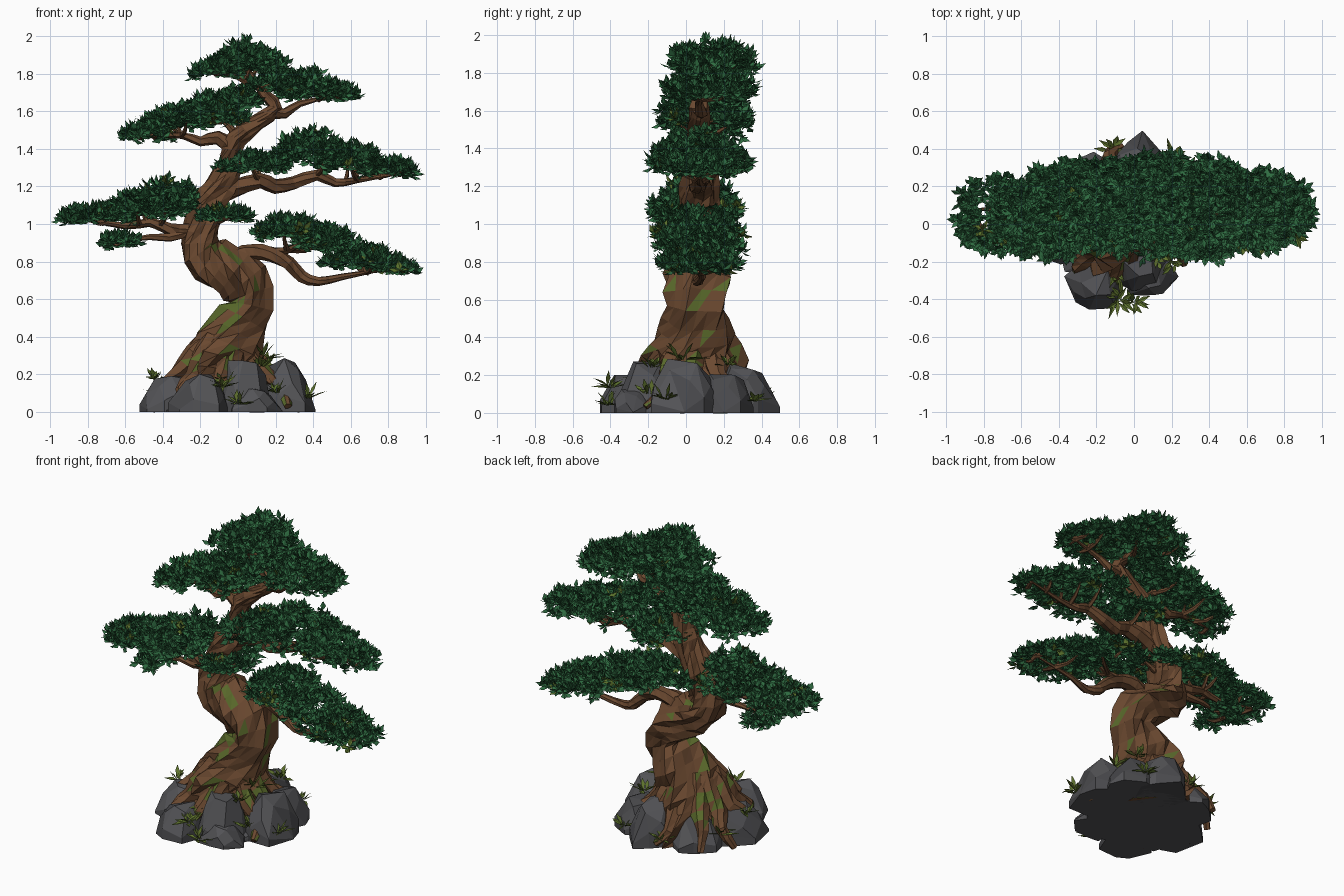
import bpy, bmesh, math, random
from mathutils import Vector, noise

random.seed(7)
R = random.uniform
if "Cube" in bpy.data.objects:
    bpy.data.objects.remove(bpy.data.objects["Cube"])


def material(name, hexcode):
    srgb = [channel / 255 for channel in bytes.fromhex(hexcode)]
    colour = [((c + 0.055) / 1.055) ** 2.4 for c in srgb] + [1]
    mat = bpy.data.materials.new(name)
    mat.diffuse_color = colour
    mat.use_nodes = True
    shader = mat.node_tree.nodes["Principled BSDF"]
    shader.inputs["Base Color"].default_value = colour
    shader.inputs["Roughness"].default_value = 0.9
    return mat


bark = material("bark brown", "6B4930")
dark_bark = material("dark bark", "5A3D28")
moss = material("moss green", "58682A")
rock = material("rock grey", "535356")
dark_rock = material("dark rock", "48484B")
leaf_mid = material("pine green", "2F6C41")
leaf_dark = material("deep green", "285C38")
leaf_olive = material("olive leaf", "5A702C")
fern = material("fern green", "5F742E")
CENTRE_Y = 0.07


def finish(bm, name, materials):
    mesh = bpy.data.meshes.new(name)
    bm.to_mesh(mesh)
    bm.free()
    for mat in materials:
        mesh.materials.append(mat)
    bpy.context.scene.collection.objects.link(bpy.data.objects.new(name, mesh))


def spline(points, steps=2):
    """Catmull-Rom curve through (x, y, z, radius) points."""
    p = [Vector(q) for q in points]
    p = [2 * p[0] - p[1]] + p + [2 * p[-1] - p[-2]]
    out = []
    for a, b, c, d in zip(p, p[1:], p[2:], p[3:]):
        for k in range(steps):
            t = k / steps
            out.append(0.5 * (2 * b + (c - a) * t + (2 * a - 5 * b + 4 * c - d) * t * t
                              + (3 * b - a - 3 * c + d) * t ** 3))
    return out + [p[-2]]


def tube(bm, points, sides=6, ref=(0, 1, 0), ridge=0.08, lobes=2, wide=1.0):
    """Loft a gnarled, twisted, flat-faceted limb along a path."""
    path = spline(points)
    ref = Vector(ref)
    rings = []
    for i, q in enumerate(path):
        ahead, behind = path[min(i + 1, len(path) - 1)], path[max(i - 1, 0)]
        tangent = (ahead - behind).to_3d().normalized()
        u = ref.cross(tangent).normalized()
        v = tangent.cross(u) * wide
        ring = []
        for k in range(sides):
            a = math.tau * k / sides + i * 0.15
            swell = 1 + ridge * math.sin(lobes * a - i * 0.4) + R(-ridge, ridge) * 0.8
            r = max(q.w, 0.004) * swell
            ring.append(bm.verts.new(q.to_3d() + u * r * math.cos(a) + v * r * math.sin(a)))
        rings.append(ring)
    for low, high in zip(rings, rings[1:]):
        for k in range(sides):
            n = (k + 1) % sides
            bm.faces.new((low[k], low[n], high[n]))
            bm.faces.new((low[k], high[n], high[k]))
    bm.faces.new(rings[0][::-1])
    bm.faces.new(rings[-1])
    return [q.to_3d() for q in path]


def finish_bark(bm, name, mossy=False):
    """Dark bark in patches, moss on the lower and upward-facing patches."""
    bm.normal_update()
    for f in bm.faces:
        c = f.calc_center_median()
        f.material_index = 1 if noise.noise(c * 9) > 0.25 else 0
        if mossy and c.z < 0.9 and f.normal.z > c.z - 0.5 and noise.noise(c * 10 + Vector((3, 1, 2))) > 0.24:
            f.material_index = 2
    finish(bm, name, [bark, dark_bark, moss])


# Trunk, as (x, z, radius)
trunk = [(-.1, .02, .25), (-.09, .15, .23), (-.07, .28, .19), (-.01, .42, .155), (.07, .56, .117),
         (.03, .68, .127), (-.09, .77, .122), (-.195, .85, .11), (-.2, .95, .09), (-.16, 1.08, .083),
         (-.09, 1.2, .076), (-.04, 1.33, .06), (-.01, 1.45, .05), (.1, 1.54, .043), (.2, 1.62, .036),
         (.14, 1.69, .026), (.02, 1.86, .01)]
bm = bmesh.new()
tube(bm, [(x, min(CENTRE_Y, .03 + .05 * z), z, r) for x, z, r in trunk],
     sides=16, ridge=0.14, lobes=5, wide=1.28)
finish_bark(bm, "trunk", True)

# Roots gripping the rocks
bm = bmesh.new()
root_count = 11
for i in range(root_count):
    a = math.tau * i / root_count + R(-.15, .15)
    points = []
    for d, z, r in ((.09, .4, .05), (.16, .3, .06), (.25, .2, .048), (.34, .12, .034), (R(.38, .45), .02, .02)):
        b = a + R(-.12, .12)
        points.append((-.08 + d * math.cos(b), .03 + d * math.sin(b), z + R(-.015, .015), r))
    tube(bm, points, ref=(-math.sin(a), math.cos(a), 0), ridge=0.15)
finish_bark(bm, "roots", True)

# Main branches, each tapering evenly from its root
bm = bmesh.new()
nodes = []


def branch(thickness, *points):
    last = len(points) - 1
    limb = [(x, CENTRE_Y + R(-.015, .015), z, thickness * (1 - i / last) ** .8 + .006)
            for i, (x, z) in enumerate(points)]
    nodes.extend(tube(bm, limb, sides=7, wide=1.1))


branch(.055, (-.06, .76), (0, .82), (.08, .85), (.18, .84), (.27, .79), (.34, .72), (.43, .695), (.56, .72), (.84, .77))
branch(.025, (.15, .85), (.26, .86), (.42, .93))
branch(.052, (-.12, 1.15), (-.02, 1.19), (.12, 1.23), (.2, 1.2), (.3, 1.22), (.42, 1.26), (.52, 1.22), (.64, 1.235), (.88, 1.27))
branch(.045, (-.17, 1.02), (-.25, .97), (-.36, .97), (-.47, 1.01), (-.6, .99), (-.86, 1.03))
branch(.027, (-.25, .97), (-.36, .93), (-.47, .93), (-.66, .9))
branch(.042, (-.03, 1.4), (-.11, 1.46), (-.2, 1.44), (-.3, 1.47), (-.52, 1.47))
branch(.032, (.17, 1.6), (.25, 1.59), (.33, 1.64), (.54, 1.69))
branch(.026, (-.02, 1.38), (-.03, 1.5), (-.14, 1.6))
branch(.018, (.06, 1.75), (0, 1.78), (-.1, 1.81))
branch(.028, (-.18, 1.03), (-.1, 1.02), (-.02, 1.05))
finish_bark(bm, "branches")


def blade(bm, p, azimuth, rise, length, width, mat, roll=0.0, droop=0.0):
    """One folded, pointed leaf."""
    ca, sa = math.cos(azimuth), math.sin(azimuth)
    reach = Vector((ca * math.cos(rise), sa * math.cos(rise), math.sin(rise)))
    flat = Vector((-sa, ca, 0))
    up = reach.cross(flat)
    side = (flat * math.cos(roll) + up * math.sin(roll)) * width
    mid = p + reach * length / 2 - up * width * 0.35
    tip = p + reach * length - Vector((0, 0, droop))
    base, left, end, right = [bm.verts.new(q) for q in (p, mid + side, tip, mid - side)]
    for tri in ((base, end, left), (base, right, end)):
        bm.faces.new(tri).material_index = mat


twigs = bmesh.new()


def foliage(name, y, *pads):
    """Flat-bottomed domes of leaf rosettes, as (x, bottom z, half length, height)."""
    bm = bmesh.new()
    for x, z, rx, h in pads:
        ry = min(.28, .12 + .7 * rx) * (1 - .35 * x * x)
        for _ in range(int(math.pi * rx * ry * 850)):
            a, d = R(0, math.tau), math.sqrt(R(0, 1))
            dome = h * (1 - d * d) ** .7 * R(.1, 1) ** .7
            p = Vector((x + rx * d * math.cos(a), y + ry * d * math.sin(a), z + dome + R(-.01, .015)))
            mat = random.choices(range(3), (60, 38, 2))[0]
            for k in range(8):
                # Leaves on the rim stand more steeply, like shingles
                blade(bm, p, math.tau * k / 8 + R(-.5, .5), R(-.5, 1.25), R(.042, .07), R(.013, .02),
                      mat, R(-.9, .9))
        # Twigs joining the pad to its nearest branch
        for sy in (-.6, 0, .6):
            end = Vector((x + R(-.3, .3) * rx, y + sy * ry, z + .03))
            start = min(nodes, key=lambda n: (n - end).length + (.5 if n.z > end.z else 0))
            span = end - start
            if span.length > .04 and span.z < .1:
                bend = start + span * .55 - Vector((0, 0, .02))
                tube(twigs, [(*start, .016), (*bend, .012), (*end, .005)], sides=5, ref=span.orthogonal())
    finish(bm, name, [leaf_mid, leaf_dark, leaf_olive])


foliage("left_foliage", .05, (-.38, 1.06, .19, .18), (-.52, 1.04, .2, .13), (-.75, 1.01, .2, .08),
        (-.08, 1.03, .14, .05), (-.62, .89, .1, .05))
foliage("lower_right_foliage", .07, (.28, .93, .19, .11), (.48, .86, .18, .12), (.66, .77, .2, .1), (.82, .75, .12, .045))
foliage("middle_right_foliage", .07, (.4, 1.32, .23, .17), (.08, 1.29, .18, .07), (.62, 1.29, .18, .13), (.8, 1.26, .14, .07))
foliage("upper_left_foliage", .1, (-.48, 1.45, .13, .09), (-.32, 1.51, .18, .11), (-.1, 1.54, .15, .07),
        (-.16, 1.58, .17, .1), (.02, 1.63, .13, .08))
foliage("upper_right_foliage", .12, (.4, 1.67, .18, .13), (.22, 1.72, .18, .08), (.53, 1.67, .1, .06))
foliage("crown_foliage", .14, (.05, 1.86, .15, .1), (-.11, 1.79, .13, .07), (.1, 1.82, .16, .08))
finish_bark(twigs, "twigs")


def boulder(name, x, y, rx, ry, h, count=20):
    """Faceted, sloping hull with a flat underside."""
    bm = bmesh.new()
    for k in range(count):
        a, level = math.tau * k * .618, (k + .5) / count
        ring, f = 1 - .6 * level ** 1.3, R(.82, 1.06)
        px, py = x + rx * ring * f * math.cos(a), y + ry * ring * f * math.sin(a)
        bm.verts.new((px, py, h * level * R(.88, 1.06)))
        if k < count / 2:
            bm.verts.new((px, py, 0))
    bmesh.ops.convex_hull(bm, input=bm.verts)
    bmesh.ops.delete(bm, geom=[v for v in bm.verts if not v.link_faces], context="VERTS")
    bmesh.ops.dissolve_limit(bm, angle_limit=.15, verts=bm.verts, edges=bm.edges)
    for f in bm.faces:
        f.material_index = 1 if noise.noise(f.calc_center_median() * 6) > .15 else 0
    finish(bm, name, [rock, dark_rock])


# Rocks around the foot of the tree
boulder("left_rock", -.35, -.02, .19, .25, .2)
boulder("front_left_rock", -.2, -.31, .18, .19, .21)
boulder("front_rock", .03, -.2, .18, .19, .3)
boulder("low_front_rock", .08, -.28, .15, .14, .14)
boulder("right_rock", .25, -.01, .19, .24, .28)
boulder("back_rock", .03, .3, .18, .2, .28)
boulder("back_left_rock", -.23, .22, .2, .19, .2)
boulder("back_right_rock", .19, .2, .17, .18, .22)
boulder("rock_base", -.07, 0, .41, .38, .1)

# Fern tufts among the rocks
bm = bmesh.new()
for spot in ((-.43, 0, .17), (.16, .22, .25), (-.08, -.4, .13), (0, -.41, .04), (.12, -.18, .24), (.2, -.2, .1),
             (-.1, -.26, .16), (.37, -.1, .07), (-.1, .4, .06), (.2, .36, .06), (-.38, .2, .1), (.14, -.02, .28)):
    size = R(.09, .13)
    for k in range(12):
        p = Vector(spot) + Vector((R(-.02, .02), R(-.02, .02), 0))
        blade(bm, p, math.tau * k / 12 + R(-.3, .3), R(.2, 1.2), size * R(.7, 1.2), .013, k % 3 == 0, R(-.5, .5), .02)
finish(bm, "ferns", [fern, moss])
